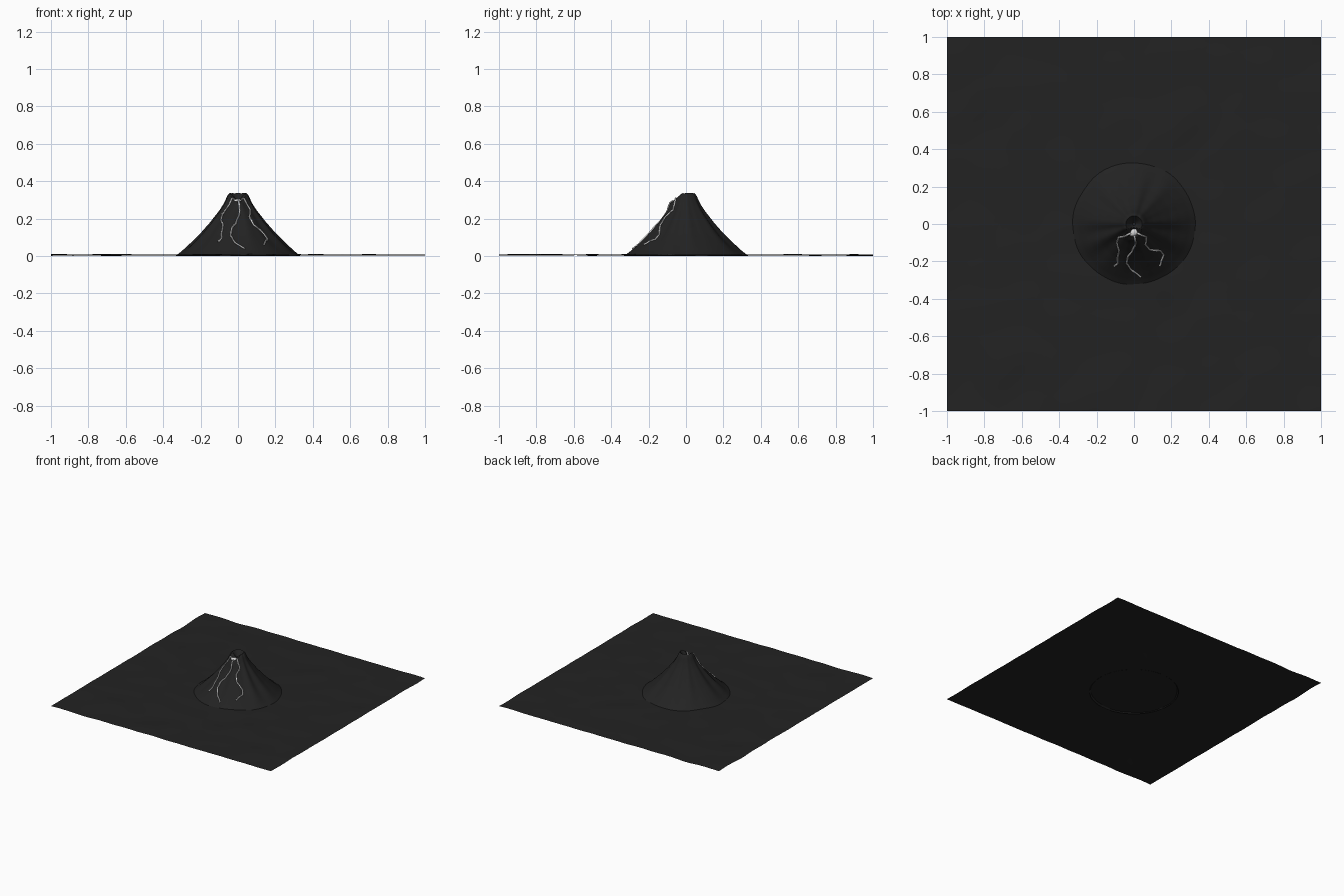
import bpy, bmesh, math
from mathutils import Vector, noise

if "Cube" in bpy.data.objects:
    bpy.data.objects.remove(bpy.data.objects["Cube"])


def material(name, rgb):
    m = bpy.data.materials.new(name)
    m.diffuse_color = (*rgb, 1)
    m.use_nodes = True
    m.node_tree.nodes["Principled BSDF"].inputs["Base Color"].default_value = m.diffuse_color
    return m


ROCK = material("dark rock", (0.0165, 0.0165, 0.0165))
LAVA = material("pale lava", (0.68, 0.68, 0.68))

# Outer slope of the mountain: radius, height
SLOPE = [(0.0, 0.36), (0.04, 0.34), (0.055, 0.325), (0.075, 0.28), (0.1, 0.24), (0.15, 0.175),
         (0.2, 0.118), (0.25, 0.07), (0.3, 0.026), (0.335, 0.0)]


def slope(r):
    for (r0, z0), (r1, z1) in zip(SLOPE, SLOPE[1:]):
        if r <= r1:
            return z0 + (z1 - z0) * (r - r0) / (r1 - r0)
    return 0.0


def height(x, y):
    """Cone with radial gullies, a crater and a breach in the front rim."""
    r, a = math.hypot(x, y), math.atan2(y, x)
    fade = max(0, math.sin(math.pi * min(1, max(0, (r - 0.02) / 0.315))))
    ridge = math.sin(9 * a + 0.8 * math.sin(2 * a)) + 0.6 * math.sin(14 * a + 1.3)
    z = slope(r) + 0.006 * fade * ridge
    # crater bowl
    z = min(z, 0.34, 0.29 + max(0, r - 0.01) * 1.4)
    # breach towards the front, with a small lip below it
    front = max(0, -math.sin(a)) ** 3
    if r < 0.09:
        z = min(z, 0.34 - 0.05 * front * min(1, r / 0.03))
    lip = math.exp(-((x / 0.025) ** 2 + ((y + 0.085) / 0.012) ** 2))
    return max(0, z + 0.025 * lip)


def finish(bm, name, mat, angle=35):
    me = bpy.data.meshes.new(name)
    bmesh.ops.recalc_face_normals(bm, faces=bm.faces)
    bm.to_mesh(me)
    bm.free()
    ob = bpy.data.objects.new(name, me)
    bpy.context.collection.objects.link(ob)
    me.materials.append(mat)
    bpy.ops.object.select_all(action='DESELECT')
    bpy.context.view_layer.objects.active = ob
    ob.select_set(True)
    bpy.ops.object.shade_smooth_by_angle(angle=math.radians(angle))
    return ob


# Gently uneven ground sheet
bm = bmesh.new()
bmesh.ops.create_grid(bm, x_segments=50, y_segments=50, size=1)
for v in bm.verts:
    v.co.z = min(0.012, max(0, 0.006 + 0.007 * noise.noise(Vector((v.co.x * 5, v.co.y * 5, 3)))))
finish(bm, "ground", ROCK)

# Volcano cone as a polar grid
bm = bmesh.new()
N, RINGS = 96, 44
rings = []
for i in range(1, RINGS + 1):
    r = 0.335 * (i / RINGS) ** 1.2
    ring = []
    for k in range(N):
        a = 2 * math.pi * k / N
        x, y = r * math.cos(a), r * math.sin(a)
        ring.append(bm.verts.new((x, y, height(x, y))))
    rings.append(ring)
centre = bm.verts.new((0, 0, 0.29))
for k in range(N):
    j = (k + 1) % N
    bm.faces.new((centre, rings[0][k], rings[0][j]))
    for a, b in zip(rings, rings[1:]):
        bm.faces.new((a[k], b[k], b[j], a[j]))
finish(bm, "volcano_cone", ROCK)

# Lava pool spilling from the breach
bm = bmesh.new()
bmesh.ops.create_uvsphere(bm, u_segments=20, v_segments=10, radius=1)
for v in bm.verts:
    x, y, z = v.co
    v.co = (0.027 * x - 0.002, 0.02 * y + 0.006 * x - 0.045, 0.294 + 0.011 * z)
finish(bm, "lava_pool", LAVA)


# Lava streams draped down the front slope
def stream(name, path):
    pts = []
    for (x0, y0), (x1, y1) in zip(path, path[1:]):
        for s in range(6):
            t = s / 6
            x, y = x0 + (x1 - x0) * t, y0 + (y1 - y0) * t
            x += 0.003 * noise.noise(Vector((x * 40, y * 40, 0)))
            pts.append((x, y, height(x, y) + 0.003))
    bm = bmesh.new()
    SIDES, R = 6, 0.0048
    loops = []
    for i, p in enumerate(pts):
        d = Vector(pts[min(i + 1, len(pts) - 1)]) - Vector(pts[max(i - 1, 0)])
        u = d.cross(Vector((0, 0, 1))).normalized()
        w = u.cross(d).normalized()
        loops.append([bm.verts.new(Vector(p) + R * (u * math.cos(t) + w * math.sin(t)))
                      for t in (2 * math.pi * k / SIDES for k in range(SIDES))])
    for a, b in zip(loops, loops[1:]):
        for k in range(SIDES):
            j = (k + 1) % SIDES
            bm.faces.new((a[k], a[j], b[j], b[k]))
    bm.faces.new(loops[0])
    bm.faces.new(loops[-1])
    finish(bm, name, LAVA, 60)


stream("lava_stream_left", [(-0.02, -0.05), (-0.05, -0.066), (-0.085, -0.072), (-0.092, -0.1),
                            (-0.08, -0.14), (-0.088, -0.18), (-0.088, -0.21), (-0.11, -0.23)])
stream("lava_stream_middle", [(0, -0.055), (0.01, -0.1), (-0.01, -0.145), (-0.035, -0.175),
                              (-0.04, -0.21), (-0.015, -0.245), (0.015, -0.265), (0.04, -0.288)])
stream("lava_stream_right", [(0.02, -0.05), (0.045, -0.062), (0.068, -0.07), (0.06, -0.11), (0.085, -0.138),
                             (0.14, -0.143), (0.16, -0.165), (0.145, -0.2), (0.138, -0.23)])
